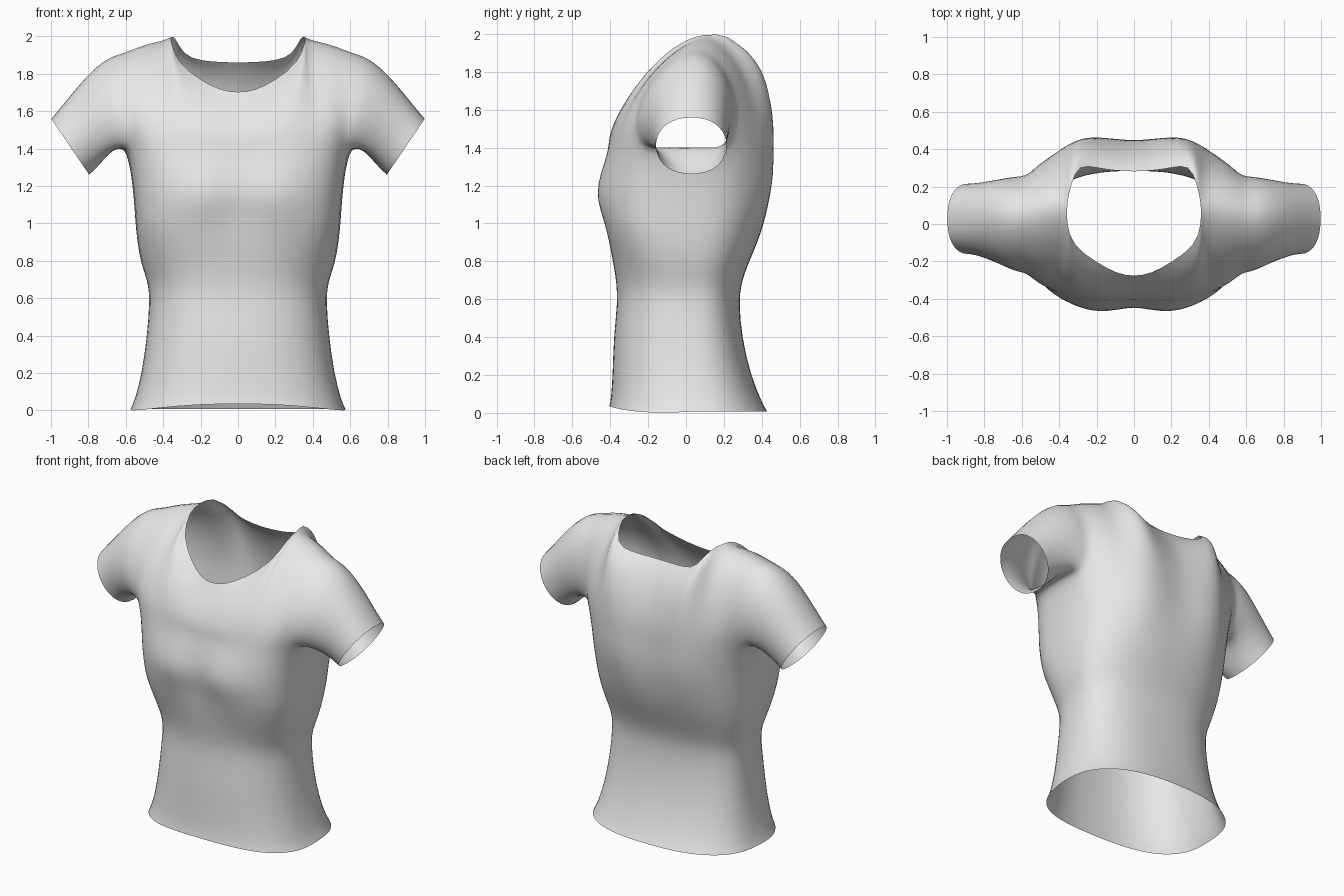
import bpy, bmesh, math
from mathutils import Vector

if "Cube" in bpy.data.objects:
    bpy.data.objects.remove(bpy.data.objects["Cube"])

V = Vector
fabric = bpy.data.materials.new("light grey fabric")
fabric.diffuse_color = (0.8, 0.8, 0.8, 1)
fabric.use_nodes = True
fabric.node_tree.nodes["Principled BSDF"].inputs["Base Color"].default_value = fabric.diffuse_color

# Body profile: height, half width, front y, back y
PROFILE = [
    (0.00, .577, -.405, .428), (0.05, .553, -.395, .40), (0.20, .515, -.387, .34),
    (0.40, .488, -.382, .295), (0.58, .474, -.362, .28), (0.68, .48, -.366, .29),
    (0.78, .52, -.382, .325), (0.90, .54, -.408, .378), (1.00, .55, -.422, .41),
    (1.08, .555, -.432, .428), (1.16, .562, -.437, .44), (1.26, .572, -.428, .446),
    (1.38, .597, -.405, .442)]
# Neck opening from front centre to shoulder, and from back centre to shoulder
NECK_F = [(0, -.28, 1.70), (.09, -.267, 1.71), (.2, -.205, 1.765),
          (.33, -.115, 1.865), (.36, 0, 1.98)]
NECK_B = [(0, .28, 1.86), (.1, .285, 1.863), (.2, .3, 1.87),
          (.295, .32, 1.90), (.335, .22, 2.0)]
SHOULDER = [(.36, .11, 1.998), (.44, .09, 1.98), (.53, .07, 1.955), (.61, .05, 1.92)]
ROWS = 7


def bump(x, z, cx, cz, rx, rz):
    return math.exp(-((x - cx) / rx) ** 2 - ((z - cz) / rz) ** 2)


def bezier(a, b, c, d, t):
    s = 1 - t
    return a * s**3 + b * 3 * s * s * t + c * 3 * s * t * t + d * t**3


def body_ring(z, w, yf, yb):
    """Half ring of 21 points, front centre round the side to back centre."""
    ring = []
    boxy = 2.5 + .9 * min(1, max(0, (z - .75) / .25))   # squarer across the chest
    for i in range(21):
        a = math.radians(-90 + 9 * i)
        f = abs(math.cos(a)) if 0 < i < 20 else 0.0
        x = w * f
        n = boxy if i < 10 else 2.5
        depth = max(0, 1 - f ** n) ** (1 / n)
        if i < 10:
            y = .03 + (yf - .03) * depth
            # chest mounds whose lower edge rises towards the centre
            y -= .042 * bump(x, z, .19, 1.17, .17, .16)
            y += .012 * bump(x, z, 0, 1.02, .13, .12)
            hem = .035 * depth ** 4
        else:
            y = .03 + (yb - .03) * depth
            y += .042 * bump(x, z, .27, 1.36, .16, .27)     # shoulder blade
            hem = .008
        ring.append(V((x, y, z + hem * max(0, 1 - z / .3))))
    return ring


bm = bmesh.new()


def skin(grid, flip=False, closed=False):
    """Quads over a list of equal rows of points."""
    rows = [[bm.verts.new(p) for p in r] for r in grid]
    n = len(rows[0])
    for lo, hi in zip(rows, rows[1:]):
        for k in range(n if closed else n - 1):
            m = (k + 1) % n
            q = [lo[k], lo[m], hi[m], hi[k]]
            bm.faces.new(q[::-1] if flip else q)


# Lower body
rings = [body_ring(*p) for p in PROFILE]
skin(rings)
top = rings[-1]


def panel(base, tops, side):
    """Upper front (side=-1) or back (side=1), armpit level to neck and shoulder."""
    cols = []
    for j, (p, t) in enumerate(zip(base, tops)):
        t = V(t)
        out = max(0, (j - 4) / 4)
        h = t.z - p.z
        grow = min(1, j / 6)
        c1 = p + V((0, side * (.01 + .10 * out), h * (.36 - .08 * out)))
        if side < 0:
            c1.y -= .03 * out
            c2 = t + V((0, -.05 - .16 * grow, -.11 + .08 * grow))
        else:
            c2 = t + V((0, .09 + .11 * grow, -.09 + .06 * grow))
        cols.append([bezier(p, c1, c2, t, r / ROWS) for r in range(ROWS + 1)])
    skin([list(r) for r in zip(*cols)], flip=side > 0)
    return cols


front = panel(top[:9], NECK_F + SHOULDER, -1)
back = panel(top[:11:-1], NECK_B + SHOULDER, 1)

# Sleeve: armhole loop blended to a tilted oval cuff
armhole = front[8] + back[8][-2::-1] + [top[11], top[10], top[9]]
up, centre = V((.103, 0, .152)), V((.897, .028, 1.41))
sections = []
STEPS = 7
for s in range(STEPS + 1):
    loop = []
    for k, p in enumerate(armhole):
        a = math.radians(20 * (k + 2))
        u = -math.cos(a)
        y = math.sin(a)
        y = math.copysign(abs(y) ** .85, y)
        end = centre + up * u + V((0, -.19 * y, 0))
        start_pull = V((.10 + .04 * u, 0, .035 - .045 * u))
        end_pull = V((-.10 - .03 * u, 0, .10 + .05 * u))
        loop.append(bezier(p, p + start_pull, end + end_pull, end, s / STEPS))
    sections.append(loop)
skin(sections, flip=True, closed=True)

bmesh.ops.remove_doubles(bm, verts=bm.verts, dist=.0005)
mesh = bpy.data.meshes.new("shirt")
bm.to_mesh(mesh)
bm.free()
mesh.materials.append(fabric)
shirt = bpy.data.objects.new("shirt", mesh)
bpy.context.collection.objects.link(shirt)

# Left half and smoothing
mirror = shirt.modifiers.new("mirror", 'MIRROR')
mirror.merge_threshold = .001
sub = shirt.modifiers.new("smooth", 'SUBSURF')
sub.levels = sub.render_levels = 1
for poly in mesh.polygons:
    poly.use_smooth = True
